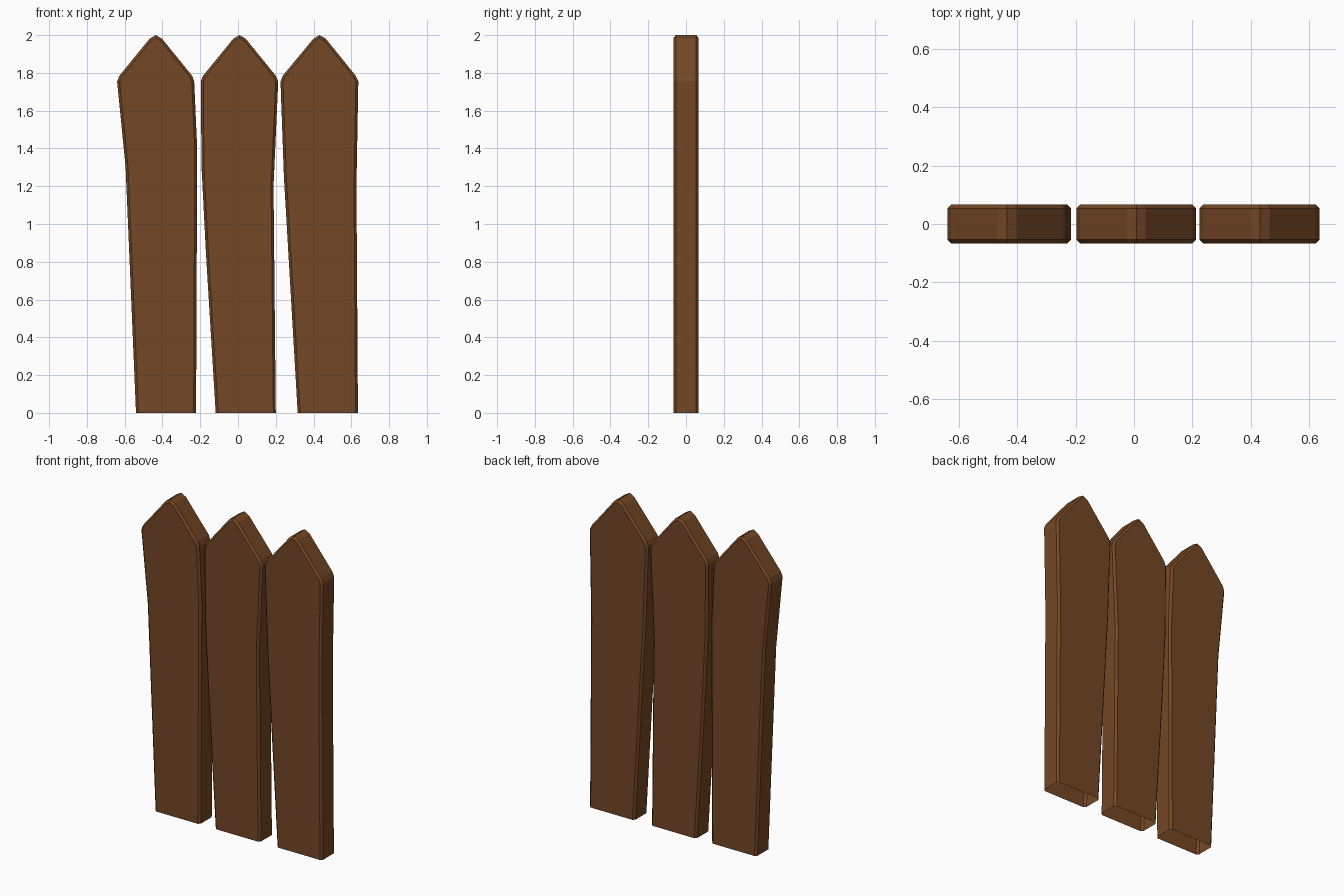
import bpy, bmesh
from mathutils import Vector

if "Cube" in bpy.data.objects:
    bpy.data.objects.remove(bpy.data.objects["Cube"])

wood = bpy.data.materials.new("brown_wood")
wood.diffuse_color = (0.174, 0.063, 0.0185, 1)
wood.use_nodes = True
wood.node_tree.nodes["Principled BSDF"].inputs["Base Color"].default_value = wood.diffuse_color

HALF, BEVEL = 0.067, 0.013


def inset(pts, d):
    """Mitred inset of an open clockwise outline; the foot stays on the ground."""
    out = []
    for i, p in enumerate(pts):
        dirs = []
        if i > 0:
            dirs.append((p - pts[i - 1]).normalized())
        if i < len(pts) - 1:
            dirs.append((pts[i + 1] - p).normalized())
        normals = [Vector((t.y, -t.x)) for t in dirs]
        n = sum(normals, Vector((0, 0))).normalized()
        q = p + n * d / n.dot(normals[0])
        if len(dirs) == 1:
            q.y = 0
        out.append(q)
    return out


def plank(name, left, peak, right):
    """Pointed board with chamfered edges and an open foot."""
    tip = [(peak - 0.032, 1.982), (peak, 2.0), (peak + 0.032, 1.982)]
    outer = [Vector(p) for p in left + tip + right]
    inner = inset(outer, BEVEL)
    bm = bmesh.new()
    rings = []
    for pts, y in ((inner, -HALF), (outer, -HALF + BEVEL),
                   (outer, HALF - BEVEL), (inner, HALF)):
        rings.append([bm.verts.new((p.x, y, p.y)) for p in pts])
    for a, b in zip(rings, rings[1:]):
        for i in range(len(a) - 1):
            bm.faces.new((a[i], a[i + 1], b[i + 1], b[i]))
    bm.faces.new(rings[0])
    bm.faces.new(rings[-1][::-1])
    bmesh.ops.recalc_face_normals(bm, faces=bm.faces)
    # make sure the front face looks outwards
    bm.normal_update()
    if min(bm.faces, key=lambda f: f.calc_center_median().y).normal.y > 0:
        bmesh.ops.reverse_faces(bm, faces=bm.faces)
    me = bpy.data.meshes.new(name)
    bm.to_mesh(me)
    bm.free()
    me.materials.append(wood)
    bpy.context.collection.objects.link(bpy.data.objects.new(name, me))


# three warped boards: left edge upwards, peak, right edge downwards
plank("left_plank",
      [(-0.54, 0), (-0.595, 1.3), (-0.64, 1.755), (-0.628, 1.785)], -0.435,
      [(-0.243, 1.785), (-0.232, 1.755), (-0.216, 1.4), (-0.222, 0)])
plank("middle_plank",
      [(-0.118, 0), (-0.17, 0.85), (-0.193, 1.3), (-0.197, 1.755), (-0.185, 1.785)], 0.008,
      [(0.2, 1.785), (0.213, 1.755), (0.188, 1.2), (0.2, 0)])
plank("right_plank",
      [(0.316, 0), (0.243, 1.25), (0.225, 1.755), (0.237, 1.785)], 0.432,
      [(0.623, 1.785), (0.637, 1.755), (0.627, 1.2), (0.635, 0)])
